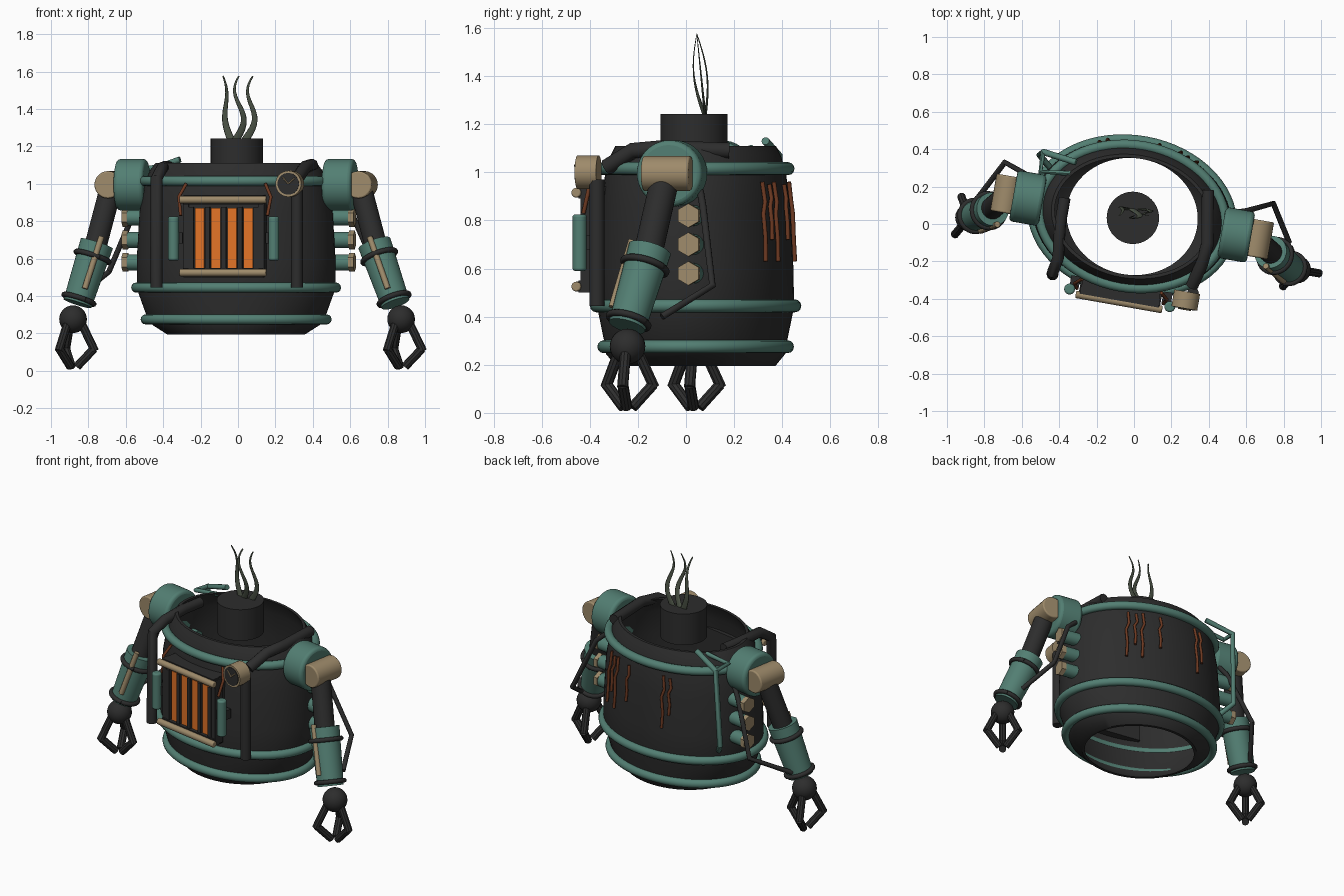
import bpy, bmesh, math
from mathutils import Vector, Matrix

if "Cube" in bpy.data.objects:
    bpy.data.objects.remove(bpy.data.objects["Cube"])

YAW = math.radians(-10)
FRAME = Matrix.Translation((-0.01, 0.04, 0)) @ Matrix.Rotation(YAW, 4, 'Z')
def L(x, y, z):
    """Body coordinates to world."""
    return FRAME @ Vector((x, y, z))

def mat(name, rgb):
    m = bpy.data.materials.new(name)
    m.diffuse_color = (*rgb, 1)
    m.use_nodes = True
    m.node_tree.nodes["Principled BSDF"].inputs["Base Color"].default_value = m.diffuse_color
    return m
DARK = mat("dark_iron", (0.026, 0.026, 0.026))
TEAL = mat("teal_paint", (0.085, 0.21, 0.17))
TAN = mat("tan_brass", (0.34, 0.255, 0.145))
ORANGE = mat("orange_glow", (0.76, 0.17, 0.02))
RUST = mat("rust", (0.15, 0.04, 0.015))
SMOKE = mat("smoke_grey", (0.07, 0.085, 0.06))

def finish(bm, name, m, smooth=True, bevel=0):
    bmesh.ops.recalc_face_normals(bm, faces=bm.faces)
    me = bpy.data.meshes.new(name)
    bm.to_mesh(me)
    bm.free()
    me.materials.append(m)
    ob = bpy.data.objects.new(name, me)
    bpy.context.collection.objects.link(ob)
    if bevel:
        b = ob.modifiers.new("bevel", 'BEVEL')
        b.width, b.segments, b.limit_method = bevel, 3, 'ANGLE'
    if smooth:
        bpy.ops.object.select_all(action='DESELECT')
        ob.select_set(True)
        bpy.context.view_layer.objects.active = ob
        bpy.ops.object.shade_smooth_by_angle(angle=math.radians(35))
    return ob

def rod(name, a, b, r1, m, r2=None, n=24, bevel=0):
    a, b = Vector(a), Vector(b)
    d = b - a
    M = Matrix.Translation((a + b) / 2) @ d.to_track_quat('Z', 'Y').to_matrix().to_4x4()
    bm = bmesh.new()
    bmesh.ops.create_cone(bm, cap_ends=True, segments=n, radius1=r1,
                          radius2=r1 if r2 is None else r2, depth=d.length, matrix=M)
    return finish(bm, name, m, True, bevel)

def pipe(name, pts, r, m, flat=None):
    """Tube along points; flat tapers it to a ribbon squashed in depth."""
    cu = bpy.data.curves.new(name, 'CURVE')
    cu.dimensions, cu.bevel_depth, cu.bevel_resolution = '3D', r, 3
    cu.use_fill_caps = True
    s = cu.splines.new('POLY')
    s.points.add(len(pts) - 1)
    for i, p in enumerate(pts):
        s.points[i].co = (*p, 1)
        if flat:
            s.points[i].radius = 1 - 0.8 * i / (len(pts) - 1)
    ob = bpy.data.objects.new(name, cu)
    bpy.context.collection.objects.link(ob)
    bpy.ops.object.select_all(action='DESELECT')
    ob.select_set(True)
    bpy.context.view_layer.objects.active = ob
    bpy.ops.object.convert(target='MESH')
    ob = bpy.context.object
    ob.data.materials.clear()
    ob.data.materials.append(m)
    bpy.ops.object.shade_smooth_by_angle(angle=math.radians(40))
    return ob

def box(name, c, size, m):
    bm = bmesh.new()
    M = FRAME @ Matrix.Translation(c) @ Matrix.Diagonal((*size, 1))
    bmesh.ops.create_cube(bm, size=1, matrix=M)
    return finish(bm, name, m, False)

def loft(name, rings, m, n=64, closed=True):
    """Elliptic rings (z, a, b) in body space joined by quads."""
    bm = bmesh.new()
    rows = [[bm.verts.new(L(a * math.cos(2 * math.pi * i / n), b * math.sin(2 * math.pi * i / n), z))
             for i in range(n)] for z, a, b in rings]
    for k in range(len(rows) if closed else len(rows) - 1):
        p, q = rows[k], rows[(k + 1) % len(rows)]
        for i in range(n):
            bm.faces.new((p[i], p[(i + 1) % n], q[(i + 1) % n], q[i]))
    return finish(bm, name, m)

# Barrel shell, open at both ends
PROFILE = [(.195, .37, .33), (.245, .45, .37), (.275, .475, .372), (.44, .535, .405), (.6, .535, .402),
           (.85, .52, .39), (1.01, .49, .37), (1.07, .465, .35), (1.11, .435, .33)]
inner = [(z, a - .018, b - .018) for z, a, b in reversed(PROFILE)]
loft("barrel_body", PROFILE + inner, DARK)

def surf(z, phi, off=0.0):
    for (z0, a0, b0), (z1, a1, b1) in zip(PROFILE, PROFILE[1:]):
        if z0 <= z <= z1:
            t = (z - z0) / (z1 - z0)
            a, b = a0 + t * (a1 - a0) + off, b0 + t * (b1 - b0) + off
            return L(a * math.cos(phi), b * math.sin(phi), z)

# Hoops around the barrel
for name, z, a, b in (("upper_hoop", 1.015, .5, .38), ("middle_hoop", .445, .538, .408), ("lower_hoop", .275, .487, .378)):
    r = .027
    loft(name, [(z + r * math.sin(t), a + r * math.cos(t), b + r * math.cos(t))
                for t in (2 * math.pi * k / 12 for k in range(12))], TEAL)

# Chimney and smoke wisps
rod("chimney", (-.006, .033, 1.04), (-.006, .033, 1.243), .14, DARK, n=40)
for i, (x0, x1) in enumerate(((-.04, -.085), (-.005, .015), (.045, .09))):
    pts = []
    for k in range(17):
        t = k / 16
        x = x0 + (x1 - x0) * t + .03 * math.sin(t * 6.2 - .3) * (1 if i else -.5)
        bow = (.025, -.03, .0)[i] * math.sin(math.pi * t)
        pts.append((x, (.08 - .035 * t + bow) / .25, 1.23 + .345 * t))
    w = pipe("smoke_wisp_%d" % i, pts, .021, SMOKE, flat=True)
    for v in w.data.vertices:
        v.co.y *= .25

# Front furnace grille
G = .01
box("grille_panel", (G, -.38, .72), (.42, .09, .44), DARK)
for s in (-1, 1):
    box("grille_frame_side", (G + s * .205, -.41, .72), (.03, .07, .42), DARK)
    z = .72 + s * .195
    rod("grille_rail", L(G - .235, -.462, z), L(G + .235, -.462, z), .02, TAN, bevel=.006)
    box("rail_backing", (G, -.43, z), (.43, .05, .05), DARK)
    rod("grille_side_tube", L(G + s * .272, -.44, .59), L(G + s * .272, -.44, .825), .029, TEAL, bevel=.01)
    box("side_tube_mount", (G + s * .25, -.40, .71), (.05, .07, .06), DARK)
    pipe("front_rust_cable", [L(G + s * .215, -.375, 1.0), L(G + s * .25, -.405, .93),
                              L(G + s * .235, -.43, .83)], .009, RUST)
for k in range(4):
    box("glowing_bar", (G - .132 + .088 * k, -.429, .71), (.05, .009, .32), ORANGE)
for k in range(5):
    box("grille_slat", (G - .176 + .088 * k, -.43, .71), (.026, .035, .33), DARK)

# Pressure gauge
rod("gauge_case", L(.36, -.345, 1.0), L(.36, -.435, 1.0), .07, TAN, n=32)
rod("gauge_face", L(.36, -.43, 1.0), L(.36, -.438, 1.0), .058, DARK, n=32)
for dx, dz in ((.035, .03), (-.03, .035)):
    rod("gauge_needle", L(.36, -.44, 1.0), L(.36 + dx, -.44, 1.0 + dz), .004, TAN, n=6)

# Thick pipes over the rim and down the front
pipe("right_down_pipe", [(.315, -.37, .445), (.315, -.37, .97)], .032, DARK)
pipe("right_rim_pipe", [(.31, -.33, 1.02), (.36, -.22, 1.09), (.395, -.1, 1.1), (.395, .18, 1.09)], .034, DARK)
pipe("left_down_pipe", [(-.435, -.27, .445), (-.435, -.26, 1.03), (-.405, -.18, 1.085),
                        (-.395, .0, 1.09), (-.37, .14, 1.09)], .032, DARK)

# Thin teal pipe at the back
pipe("rear_teal_pipe", [(-.31, .33, 1.13), (-.485, .385, 1.07), (-.505, .37, .58), (-.44, .29, .5)], .017, TEAL)
pipe("rear_pipe_bracket", [(-.485, .385, 1.07), (-.5, .28, 1.08), (-.34, .27, 1.1)], .014, TEAL)

# Rust streaks on the back
for i, deg in enumerate((58, 64, 69, 82, 112, 117)):
    top, bot = (.96, .63) if i % 2 == 0 else (.95, .72)
    pipe("rust_streak_%d" % i, [surf(top - (top - bot) * t, math.radians(deg + d), .012)
                                for t, d in ((0, 0), (.25, 1), (.4, -1), (.7, 0), (1, -.5))], .009, RUST)

# Side exhaust tubes with hexagonal caps
for s in (-1, 1):
    for z in (.58, .7, .82):
        rod("exhaust_tube", L(s * .44, .08, z), L(s * .615, .08, z), .043, TEAL, n=20)
        rod("exhaust_cap", L(s * .6, .08, z), L(s * .63, .08, z), .05, TAN, n=6)

# Arms
def arm(side, s, elbow, wrist_end, wrist, hose):
    rod(side + "_shoulder_drum", L(s * .485, 0, .995), L(s * .645, 0, .995), .138, TEAL, n=40, bevel=.02)
    rod(side + "_shoulder_pin", L(s * .68, -.1, .995), L(s * .68, .1, .995), .073, TAN, n=28, bevel=.008)
    elbow, wrist_end, wrist = Vector(elbow), Vector(wrist_end), Vector(wrist)
    d = (wrist_end - elbow).normalized()
    rod(side + "_upper_arm", L(s * .68, -.01, .97), elbow + d * .06, .06, DARK)
    rod(side + "_forearm", elbow, wrist_end, .09, TEAL, .078, n=32)
    for t, r in ((.22, .092), (.93, .084)):
        c = elbow.lerp(wrist_end, t)
        q = d.to_track_quat('Z', 'Y')
        pts = [c + q @ Vector((r * math.cos(k * math.pi / 16), r * math.sin(k * math.pi / 16), 0)) for k in range(33)]
        pipe(side + "_forearm_band", pts, .014, DARK)
    front = Vector((-.01 * s, -.088, -.01))
    rod(side + "_forearm_rod", elbow + front - d * .05, elbow.lerp(wrist_end, .72) + front, .016, TAN, n=12)
    # Claw hand
    bm = bmesh.new()
    bmesh.ops.create_uvsphere(bm, u_segments=24, v_segments=14, radius=.074, matrix=Matrix.Translation(wrist))
    finish(bm, side + "_wrist_ball", DARK)
    for deg in (-10, 110, 230):
        u = Vector((math.cos(math.radians(deg)), math.sin(math.radians(deg)), 0))
        a, k, t = [wrist + u * r + Vector((0, 0, z)) for r, z in ((.05, -.03), (.118, -.17), (.022, -.253))]
        rod(side + "_finger_base", a, k, .023, DARK, n=10)
        rod(side + "_finger_tip", k + (a - k) * .08, t, .023, DARK, n=10)
    pipe(side + "_arm_hose", hose, .015, DARK)

arm("right", 1, (.73, -.15, .68), (.842, -.245, .36), (.872, -.243, .276),
    [(.53, .06, .92), (.6, .07, .86), (.745, .11, .53), (.83, -.1, .4)])
arm("left", -1, (-.755, .08, .68), (-.858, .04, .36), (-.882, .035, .276),
    [(-.5, .22, .92), (-.55, .25, .86), (-.69, .33, .53), (-.85, .12, .4)])
